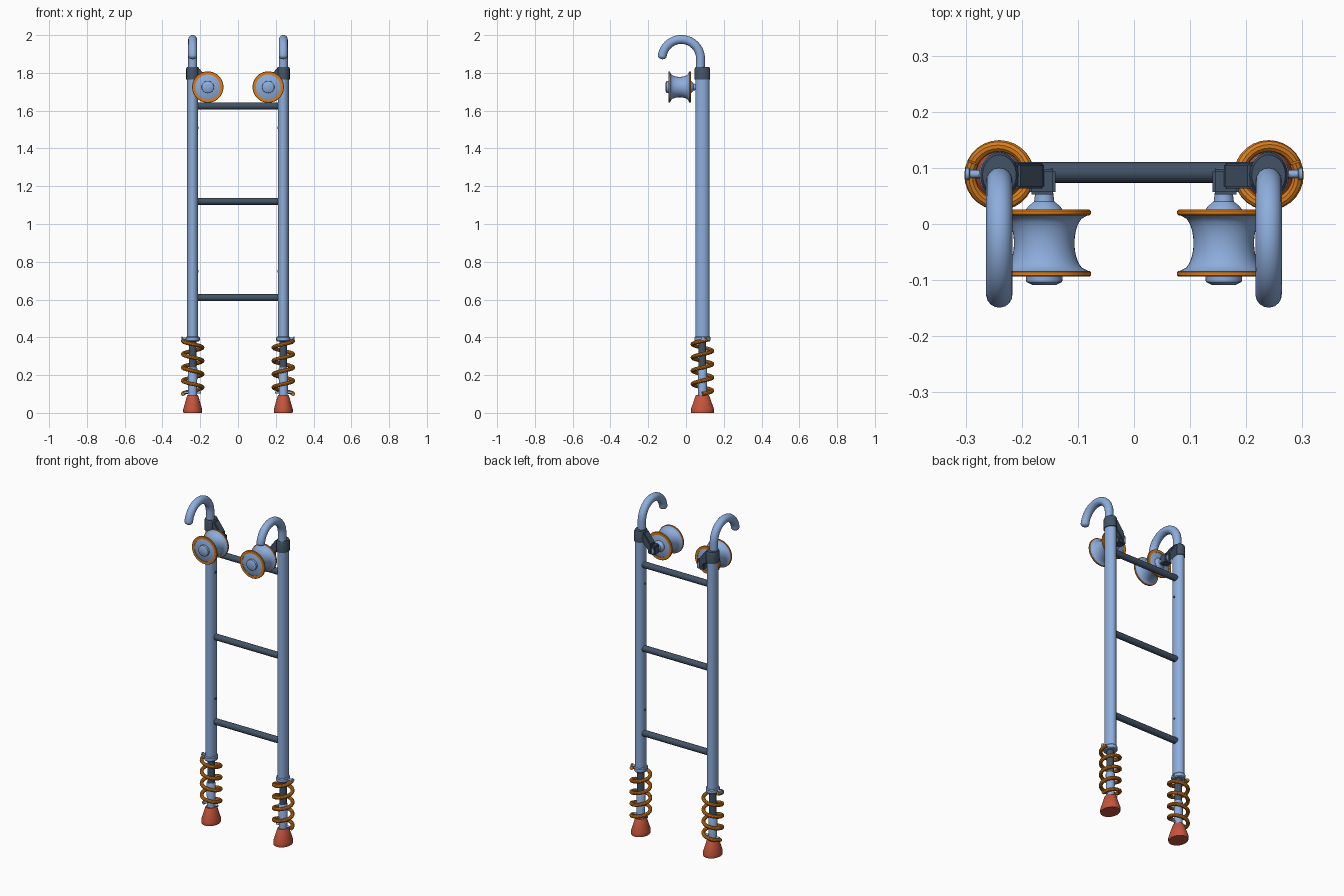
import bpy, bmesh, math
from mathutils import Matrix, Vector

if "Cube" in bpy.data.objects:
    bpy.data.objects.remove(bpy.data.objects["Cube"])


def material(name, r, g, b):
    m = bpy.data.materials.new(name)
    m.diffuse_color = (r, g, b, 1)
    m.use_nodes = True
    m.node_tree.nodes["Principled BSDF"].inputs["Base Color"].default_value = m.diffuse_color
    return m


BLUE = material("steel blue", 0.27, 0.42, 0.72)
DARK = material("dark slate", 0.055, 0.085, 0.13)
ORANGE = material("orange", 0.70, 0.21, 0.012)
RED = material("brick red", 0.56, 0.09, 0.045)


def finish(name, bm, mat):
    bmesh.ops.recalc_face_normals(bm, faces=bm.faces[:])
    me = bpy.data.meshes.new(name)
    bm.to_mesh(me)
    bm.free()
    me.materials.append(mat)
    ob = bpy.data.objects.new(name, me)
    bpy.context.collection.objects.link(ob)
    bpy.ops.object.select_all(action='DESELECT')
    bpy.context.view_layer.objects.active = ob
    ob.select_set(True)
    bpy.ops.object.shade_smooth_by_angle(angle=math.radians(35))
    return ob


def lathe(name, profile, loc, mat, axis='Z', scale=(1, 1), n=32, closed=False):
    """Revolve (radius, height) points; open profiles get end caps."""
    rot = {'Z': Matrix(), 'X': Matrix.Rotation(math.pi / 2, 4, 'Y'),
           'Y': Matrix.Rotation(-math.pi / 2, 4, 'X')}[axis]
    bm = bmesh.new()
    rings = []
    for r, h in profile:
        ring = []
        for i in range(n):
            a = math.tau * i / n
            p = Vector((r * math.cos(a) * scale[0], r * math.sin(a) * scale[1], h))
            ring.append(bm.verts.new(rot @ p + Vector(loc)))
        rings.append(ring)
    pairs = list(zip(rings, rings[1:]))
    if closed:
        pairs.append((rings[-1], rings[0]))
    else:
        bm.faces.new(rings[0])
        bm.faces.new(rings[-1])
    for a, b in pairs:
        for i in range(n):
            j = (i + 1) % n
            bm.faces.new((a[i], a[j], b[j], b[i]))
    return finish(name, bm, mat)


def tube(name, path, radii, mat, n=16):
    """Sweep a circle along a path with a radius at each point."""
    bm = bmesh.new()
    rings, normal = [], None
    for k, p in enumerate(path):
        t = (path[min(k + 1, len(path) - 1)] - path[max(k - 1, 0)]).normalized()
        if normal is None:
            normal = t.orthogonal()
        normal = (normal - t * normal.dot(t)).normalized()
        b = t.cross(normal)
        rings.append([bm.verts.new(p + radii[k] * (normal * math.cos(math.tau * i / n)
                                                   + b * math.sin(math.tau * i / n)))
                      for i in range(n)])
    for a, b in zip(rings, rings[1:]):
        for i in range(n):
            j = (i + 1) % n
            bm.faces.new((a[i], a[j], b[j], b[i]))
    bm.faces.new(rings[0])
    bm.faces.new(rings[-1])
    return finish(name, bm, mat)


def prism(name, outline, y0, y1, mat):
    """Extrude an (x, z) outline along y."""
    bm = bmesh.new()
    f = bm.faces.new([bm.verts.new((x, y0, z)) for x, z in outline])
    ext = bmesh.ops.extrude_face_region(bm, geom=[f])
    verts = [v for v in ext['geom'] if isinstance(v, bmesh.types.BMVert)]
    bmesh.ops.translate(bm, verts=verts, vec=(0, y1 - y0, 0))
    bmesh.ops.bevel(bm, geom=bm.edges[:], offset=0.004, segments=2, affect='EDGES')
    return finish(name, bm, mat)


PX, PY = 0.24, 0.087      # side pole position
RX, RY, RZ = 0.16, -0.034, 1.725   # roller centre

for s, side in ((-1, "left"), (1, "right")):
    x = s * PX
    # Oval side pole and its dark top cap
    lathe(side + "_pole", [(1, 0.38), (1, 1.78)], (x, PY, 0), BLUE, scale=(0.029, 0.037))
    lathe(side + "_pole_cap", [(1, 1.765), (1, 1.822), (0.88, 1.832)], (x, PY, 0), DARK,
          scale=(0.034, 0.041))
    # Small screws on the inner face of the pole
    for z in (0.75, 1.51):
        lathe(side + "_screw", [(0.007, -0.002), (0.007, 0.002)],
              (x - s * 0.029, PY, z), DARK, 'X', n=12)

    # Hook with a rounded tip
    cy, cz, R, r = -0.025, 1.875, 0.102, 0.0235
    path, radii = [Vector((x, cy + R, 1.80)), Vector((x, cy + R, 1.84))], [r, r]
    for i in range(33):
        a = math.radians(172) * i / 32
        path.append(Vector((x, cy + R * math.cos(a), cz + R * math.sin(a))))
        radii.append(r)
    end, d = path[-1].copy(), (path[-1] - path[-2]).normalized()
    for i in range(1, 5):
        a = math.radians(20 * i)
        path.append(end + d * 0.017 * math.sin(a))
        radii.append(r * math.cos(a))
    tube(side + "_hook", path, radii, BLUE)

    # Bracket reaching inward from the cap to the axle
    prism(side + "_bracket_arm", [(s * 0.25, 1.825), (s * 0.205, 1.825), (s * 0.16, 1.765),
                                  (s * 0.16, 1.705), (s * 0.215, 1.765), (s * 0.25, 1.765)],
          0.063, 0.109, DARK)
    prism(side + "_bracket_block", [(s * 0.187, 1.70), (s * 0.14, 1.70), (s * 0.14, 1.755),
                                    (s * 0.187, 1.755)], 0.053, 0.098, DARK)

    # Concave roller, its orange rims, axle and hub
    loc = (s * RX, RY, RZ)
    waist = [(0.054 + 0.025 * (1 - math.sqrt(max(0, 1 - (t / 8) ** 2))), t / 8 * 0.05)
             for t in range(-8, 9)]
    lathe(side + "_roller", [(0.068, -0.057)] + waist + [(0.068, 0.057)], loc, BLUE, 'Y', n=40)
    for h in (-0.0545, 0.0545):
        lathe(side + "_roller_rim", [(0.066, h - 0.005), (0.081, h - 0.005), (0.083, h - 0.003),
                                     (0.083, h + 0.003), (0.081, h + 0.005), (0.066, h + 0.005)],
              loc, ORANGE, 'Y', n=40, closed=True)
    lathe(side + "_axle", [(0.02, -0.075), (0.032, -0.069), (0.033, -0.055), (0.033, 0.059),
                           (0.028, 0.066), (0.018, 0.074), (0.016, 0.09), (0.016, 0.134)],
          loc, BLUE, 'Y')

    # Collar with a cross pin at the foot of the pole
    lathe(side + "_collar", [(0.9, 0.378), (1, 0.383), (1, 0.4), (0.9, 0.405)],
          (x, PY, 0), BLUE, scale=(0.036, 0.042))
    lathe(side + "_collar_pin", [(0.007, -0.04), (0.007, 0.052), (0.011, 0.054), (0.011, 0.06)]
          if s > 0 else [(0.011, -0.06), (0.011, -0.054), (0.007, -0.052), (0.007, 0.04)],
          (x, PY + 0.002, 0.393), BLUE, 'X', n=12)
    lathe(side + "_spring_pin", [(0.006, -0.045), (0.006, 0.045)], (x, PY, 0.108),
          BLUE, 'X', n=12)

    # Inner rod, lower sleeve and flared rubber foot
    lathe(side + "_inner_rod", [(0.02, 0.19), (0.02, 0.39)], (x, PY, 0), DARK)
    lathe(side + "_lower_sleeve", [(0.023, 0.08), (0.025, 0.235), (0.022, 0.24)],
          (x, PY, 0), BLUE)
    lathe(side + "_foot", [(0.98, 0), (1, 0.004), (1, 0.02), (0.6, 0.09), (0.54, 0.095)],
          (x, PY, 0), RED, scale=(0.05, 0.061))

    # Coil spring
    turns, steps = 4.1, 28
    count = int(turns * steps)
    coil = []
    for i in range(count + 1):
        a = math.tau * i / steps
        coil.append(Vector((x + s * 0.052 * math.cos(a), PY + 0.052 * math.sin(a),
                            0.1 + 0.286 * i / count)))
    tube(side + "_spring", coil, [0.0105] * len(coil), ORANGE, n=10)

# Rungs between the poles
for z in (0.61, 1.12, 1.625):
    lathe("rung", [(0.0185, -0.225), (0.0185, 0.225)], (0, 0.092, z), DARK, 'X', n=24)
